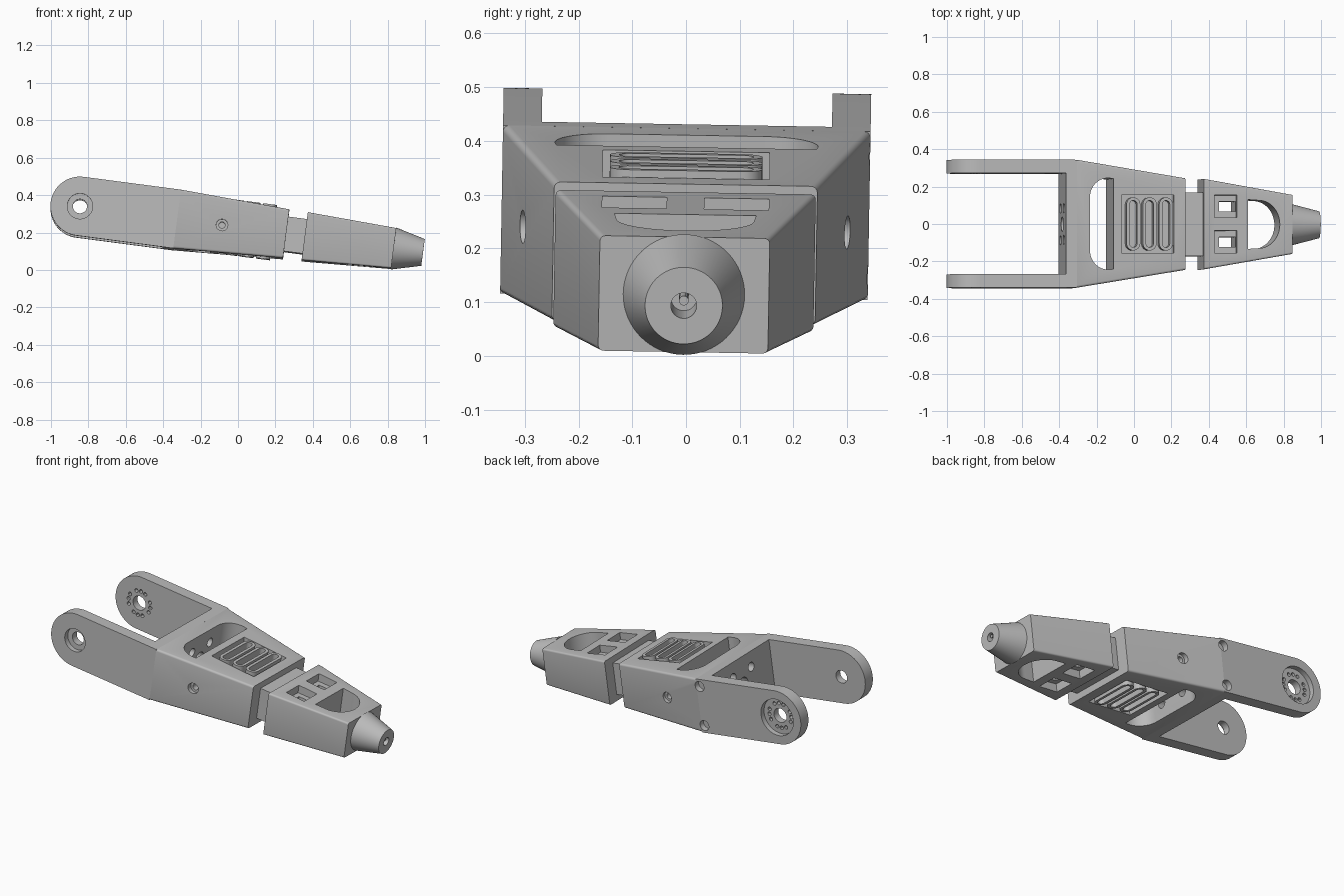
import bpy, bmesh, math
from mathutils import Matrix, Vector

cube = bpy.data.objects.get("Cube")
if cube:
    bpy.data.objects.remove(cube, do_unlink=True)

grey = bpy.data.materials.new("machined grey")
grey.use_nodes = True
COLOR = (0.5, 0.5, 0.5, 1)
grey.diffuse_color = COLOR
grey.node_tree.nodes["Principled BSDF"].inputs["Base Color"].default_value = COLOR

parts, cutters = [], []


def finish(name, bm, cutter=False):
    bmesh.ops.recalc_face_normals(bm, faces=bm.faces)
    mesh = bpy.data.meshes.new(name)
    bm.to_mesh(mesh)
    bm.free()
    mesh.materials.append(grey)
    ob = bpy.data.objects.new(name, mesh)
    bpy.context.collection.objects.link(ob)
    ob.hide_render = cutter
    (cutters if cutter else parts).append(ob)
    return ob


def block(name, x0, w0, h0, x1, w1, h1, bevel=0.0):
    """Box tapering along x, given half widths and half heights."""
    bm = bmesh.new()
    bmesh.ops.create_cube(bm, size=2)
    for v in bm.verts:
        x, w, h = (x0, w0, h0) if v.co.x < 0 else (x1, w1, h1)
        v.co = (x, v.co.y * w, v.co.z * h)
    if bevel:
        long_edges = [e for e in bm.edges
                      if abs(e.verts[0].co.x - e.verts[1].co.x) > 0.01]
        bmesh.ops.bevel(bm, geom=long_edges, offset=bevel, segments=4,
                        profile=0.5, affect='EDGES')
    return finish(name, bm)


def prism(name, outline, axis, lo, hi, cutter=False):
    """Extrude a 2D outline along y (outline in x, z) or z (outline in x, y)."""
    bm = bmesh.new()
    place = (lambda a, b, c: (a, c, b)) if axis == 'Y' else (lambda a, b, c: (a, b, c))
    face = bm.faces.new([bm.verts.new(place(a, b, lo)) for a, b in outline])
    top = bmesh.ops.extrude_face_region(bm, geom=[face])["geom"]
    shift = Vector(place(0, 0, hi - lo))
    bmesh.ops.translate(bm, vec=shift,
                        verts=[g for g in top if isinstance(g, bmesh.types.BMVert)])
    return finish(name, bm, cutter)


def tube(name, axis, centre, r0, r1, length, cutter=False, seg=40):
    """Cylinder or cone centred on a point, pointing along x or y."""
    bm = bmesh.new()
    turn = Matrix.Rotation(math.pi / 2, 4, 'Y') if axis == 'X' else \
        Matrix.Rotation(-math.pi / 2, 4, 'X')
    bmesh.ops.create_cone(bm, cap_ends=True, segments=seg, radius1=r0, radius2=r1,
                          depth=length, matrix=Matrix.Translation(centre) @ turn)
    return finish(name, bm, cutter)


def arc(cx, cy, rx, ry, a0, a1, n=14):
    return [(cx + rx * math.cos(math.radians(a0 + (a1 - a0) * i / n)),
             cy + ry * math.sin(math.radians(a0 + (a1 - a0) * i / n)))
            for i in range(n + 1)]


def stadium(cx, half_len, r):
    return arc(cx, half_len - r, r, r, 0, 180) + arc(cx, r - half_len, r, r, 180, 360)


def rect(x0, x1, y0, y1):
    return [(x0, y0), (x1, y0), (x1, y1), (x0, y1)]


def cut(ob, tools):
    for tool in tools:
        mod = ob.modifiers.new("cut", 'BOOLEAN')
        mod.operation, mod.solver, mod.object = 'DIFFERENCE', 'EXACT', tool


def hole(axis, centre, r, length, seg=32):
    return tube("hole_cutter", axis, centre, r, r, length, True, seg)


def pocket(outline, lo, hi):
    return prism("pocket_cutter", outline, 'Z', lo, hi, True)


# Clevis arms with rounded ends
arm_shape = arc(0, 0, 0.158, 0.158, 90, 270, 40) + [(0.524, -0.158), (0.524, 0.158)]
right_arm = prism("right_arm", arm_shape, 'Y', -0.342, -0.27)
left_arm = prism("left_arm", arm_shape, 'Y', 0.27, 0.342)
cut(right_arm, [hole('Y', (0, -0.342, 0), 0.068, 0.06),
                hole('Y', (0, -0.3, 0), 0.038, 0.2)])
bolt_ring = []
for quarter in range(4):
    for step in (-24, 0, 24):
        a = math.radians(quarter * 90 + step)
        bolt_ring.append(hole('Y', (0.073 * math.cos(a), 0.3, 0.073 * math.sin(a)),
                              0.011, 0.2, 12))
joint_screws = [hole('Y', (0.505, 0.342, s * 0.115), 0.03, 0.07) for s in (-1, 1)]
cut(left_arm, [hole('Y', (0, 0.342, 0), 0.108, 0.06),
               hole('Y', (0, 0.3, 0), 0.042, 0.2)] + bolt_ring + joint_screws)

# Wall joining the arms
wall_holes = [hole('X', (0.53, y, z), 0.026, 0.2, 24)
              for y in (-0.085, 0.085) for z in (-0.07, 0.07)]
wall_holes.append(hole('X', (0.53, 0, 0), 0.04, 0.2))
cross_wall = block("cross_wall", 0.465, 0.272, 0.158, 0.525, 0.272, 0.158)
cut(cross_wall, wall_holes)

# Tapered main body with through opening and grille recesses
body = block("main_body", 0.524, 0.342, 0.158, 1.112, 0.245, 0.131, 0.012)
opening = arc(0.695, 0.145, 0.1, 0.1, 90, 180) + arc(0.695, -0.145, 0.1, 0.1, 180, 270) \
    + [(0.722, -0.242), (0.722, 0.242)]
body_cuts = [pocket(opening, -0.3, 0.3)] + wall_holes + joint_screws
for s in (-1, 1):
    body_cuts += [hole('Y', (0.766, s * 0.31, 0), 0.031, 0.06),
                  hole('Y', (0.766, s * 0.25, 0), 0.017, 0.16)]
    body_cuts.append(pocket(rect(0.765, 1.05, -0.155, 0.155),
                            *sorted((s * 0.09, s * 0.3))))
cut(body, body_cuts)

# Raised slotted grilles, above and below
for s, side in ((1, "top"), (-1, "bottom")):
    for i in range(3):
        x = 0.83 + i * 0.088
        loop = prism(f"{side}_grille_loop_{i + 1}", stadium(x, 0.142, 0.037), 'Z',
                     *sorted((s * 0.085, s * 0.147)))
        cut(loop, [pocket(stadium(x, 0.125, 0.02), -0.3, 0.3)])

# Neck between the two bodies
block("neck", 1.1, 0.17, 0.093, 1.22, 0.17, 0.093)

# Forward body with windows and rounded opening
nose = block("forward_body", 1.212, 0.242, 0.129, 1.692, 0.158, 0.108, 0.01)
nose_cuts = [pocket([(1.451, 0.132)] + [(1.451, -0.132)]
                    + arc(1.51, 0, 0.114, 0.128, -90, 90, 32), -0.3, 0.3)]
for y in (0.095, -0.095):
    nose_cuts.append(pocket(rect(1.30, 1.39, y - 0.027, y + 0.027), -0.3, 0.3))
    for s in (-1, 1):
        nose_cuts.append(pocket(rect(1.27, 1.391, y - 0.06, y + 0.06),
                                *sorted((s * 0.08, s * 0.3))))
cut(nose, nose_cuts)

# Conical tip with bore and centre pin
tip = tube("tip_cone", 'X', (1.771, 0, 0), 0.113, 0.072, 0.158, seg=64)
cut(tip, [hole('X', (1.82, 0, 0), 0.024, 0.16)])
tube("tip_pin", 'X', (1.79, 0, 0.008), 0.009, 0.009, 0.1, seg=16)

# Apply the cuts, then tilt the whole limb into its pose
pose = Matrix.Translation((-0.845, 0, 0.335)) @ Matrix.Rotation(math.radians(-1), 4, 'X') \
    @ Matrix.Rotation(math.radians(7.5), 4, 'Y')
depsgraph = bpy.context.evaluated_depsgraph_get()
meshes = [bpy.data.meshes.new_from_object(ob.evaluated_get(depsgraph)) for ob in parts]
for ob, mesh in zip(parts, meshes):
    ob.modifiers.clear()
    ob.data = mesh
    mesh.transform(pose)
for tool in cutters:
    bpy.data.objects.remove(tool, do_unlink=True)
bpy.ops.object.select_all(action='DESELECT')
for ob in parts:
    ob.select_set(True)
bpy.context.view_layer.objects.active = parts[0]
bpy.ops.object.shade_smooth_by_angle(angle=math.radians(30))
